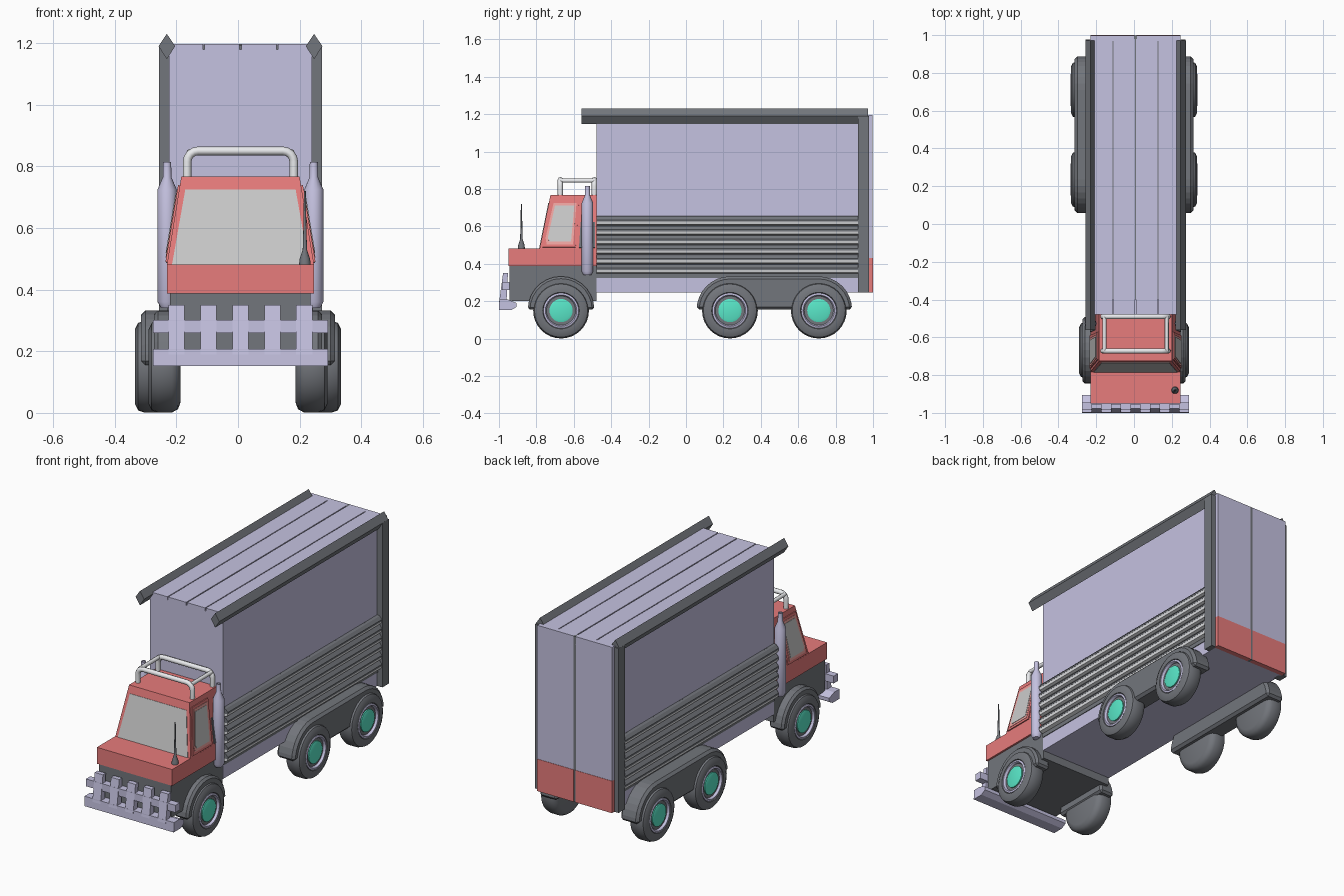
import bpy, bmesh
from math import sin, cos, pi
from mathutils import Vector, Matrix

if "Cube" in bpy.data.objects:
    bpy.data.objects.remove(bpy.data.objects["Cube"])

def mat(name, *c):
    m = bpy.data.materials.new(name)
    m.diffuse_color = (*c, 1)
    m.use_nodes = True
    m.node_tree.nodes["Principled BSDF"].inputs["Base Color"].default_value = m.diffuse_color
    return m

LAV = mat("lavender", .56, .54, .75)
DARK = mat("charcoal", .17, .18, .20)
RED = mat("red", .80, .20, .20)
GREEN = mat("green", .10, .80, .58)
GLASS = mat("glass", .72, .72, .72)
LIGHT = mat("light_grey", .82, .83, .85)
CX = .008  # body centreline

def finish(name, bm, m, bevel=0, smooth=False):
    bmesh.ops.recalc_face_normals(bm, faces=bm.faces)
    me = bpy.data.meshes.new(name)
    bm.to_mesh(me)
    bm.free()
    ob = bpy.data.objects.new(name, me)
    bpy.context.collection.objects.link(ob)
    me.materials.append(m)
    if bevel:
        b = ob.modifiers.new("bevel", 'BEVEL')
        b.width, b.segments = bevel, 1
    if smooth:
        bpy.context.view_layer.objects.active = ob
        ob.select_set(True)
        bpy.ops.object.shade_smooth_by_angle(angle=.7)
        ob.select_set(False)
    return ob

def loft(name, a, b, m, **k):
    """Solid between two matching outlines."""
    bm = bmesh.new()
    va, vb = [bm.verts.new(p) for p in a], [bm.verts.new(p) for p in b]
    n = len(va)
    bm.faces.new(va)
    bm.faces.new(vb)
    for i in range(n):
        j = (i + 1) % n
        bm.faces.new((va[i], va[j], vb[j], vb[i]))
    return finish(name, bm, m, **k)

def prism_x(name, prof, x0, x1, m, **k):
    return loft(name, [(x0, *p) for p in prof], [(x1, *p) for p in prof], m, **k)

def prism_y(name, prof, y0, y1, m, **k):
    return loft(name, [(x, y0, z) for x, z in prof], [(x, y1, z) for x, z in prof], m, **k)

def box(name, x0, x1, y0, y1, z0, z1, m, **k):
    return prism_x(name, [(y0, z0), (y1, z0), (y1, z1), (y0, z1)], x0, x1, m, **k)

def lathe(name, prof, loc, m, axis='Z', flip=1, n=32):
    """Spin (radius, height) points; axis X points outward by flip."""
    bm = bmesh.new()
    vs = [bm.verts.new((r, 0, h)) for r, h in prof]
    es = [bm.edges.new(p) for p in zip(vs, vs[1:])]
    bmesh.ops.spin(bm, geom=vs + es, axis=(0, 0, 1), cent=(0, 0, 0), steps=n, angle=2 * pi)
    bmesh.ops.remove_doubles(bm, verts=bm.verts, dist=1e-5)
    if axis == 'X':
        bm.transform(Matrix.Rotation(flip * pi / 2, 4, 'Y'))
    bm.transform(Matrix.Translation(loc))
    return finish(name, bm, m, smooth=True)

def tube(name, pts, r, m):
    cu = bpy.data.curves.new(name, 'CURVE')
    cu.dimensions = '3D'
    cu.bevel_depth, cu.bevel_resolution, cu.use_fill_caps = r, 2, True
    s = cu.splines.new('POLY')
    s.points.add(len(pts) - 1)
    for p, q in zip(s.points, pts):
        p.co = (*q, 1)
    ob = bpy.data.objects.new(name, cu)
    bpy.context.collection.objects.link(ob)
    cu.materials.append(m)

def arc(cy, cz, r, a0, a1, n=8):
    return [(cy + r * cos(t), cz + r * sin(t)) for t in
            ((a0 + (a1 - a0) * i / n) * pi / 180 for i in range(n + 1))]

# Cargo box, roof panels and rear doors
box("cargo_box", CX - .232, CX + .232, -.478, .97, .246, 1.18, LAV)
for i, (a, b) in enumerate(((-.232, -.122), (-.117, -.003), (.003, .117), (.122, .232))):
    box(f"roof_panel_{i}", CX + a, CX + b, -.478, .98, 1.18, 1.197, LAV)
for i in (-1, 0, 1):
    box(f"roof_seam_{i}", CX + i * .12 - .004, CX + i * .12 + .004, -.4, .98, 1.178, 1.193, DARK)
box("rear_seam", CX - .008, CX + .008, .97, .998, .246, 1.197, DARK)
for s in (-1, 1):
    x0, x1 = sorted((CX + s * .006, CX + s * .238))
    box("rear_door", x0, x1, .97, .998, .43, 1.197, LAV)
    box("rear_red_panel", x0, x1, .97, 1.0, .246, .43, RED)

for s in (-1, 1):
    X = lambda d: CX + s * d
    # Corner posts and diamond roof rails
    box("rear_post", X(.22), X(.265), .92, .978, .246, 1.19, DARK)
    c = X(.239)
    prism_y("roof_rail", [(c - .027, 1.19), (c, 1.148), (c + .027, 1.19), (c, 1.23)], -.56, .972, DARK)
    # Side louvres: dark slats with pale undersides
    box("louvre_backing", X(.225), X(.236), -.478, .925, .325, .655, DARK)
    for i in range(6):
        z = .352 + i * .0515
        prism_y("louvre_slat", [(X(.234), z + .046), (X(.248), z + .042), (X(.262), z + .026),
                                (X(.262), z + .016), (X(.234), z + .012)], -.478, .92, DARK)
        prism_y("louvre_underside", [(X(.234), z + .013), (X(.2615), z + .0165),
                                     (X(.257), z + .002), (X(.234), z - .004)], -.478, .92, LIGHT)
    # Exhaust stack
    lathe("exhaust_stack", [(0, .34), (.02, .34), (.031, .36), (.031, .725), (.014, .765),
                            (.013, .815), (.008, .815), (.008, .79), (0, .79)],
          (X(.238), -.527, 0), LAV, n=16)
    # Fenders
    prism_x("rear_fender", arc(.235, .155, .178, 180, 90) + arc(.71, .155, .178, 90, 0),
            s * .2, s * .314, DARK, bevel=.014)
    prism_x("front_fender", arc(-.668, .155, .178, 180, 0, 14), s * .18, s * .272, DARK, bevel=.012)
    # Wheels
    for y, o in ((-.668, .29), (.235, .334), (.71, .334)):
        L = (s * o, y, .15)
        lathe("tyre", [(0, -.104), (.115, -.104), (.138, -.095), (.149, -.075), (.149, -.03),
                       (.142, -.01), (.122, 0), (.098, 0), (.092, -.012), (0, -.012)], L, DARK, 'X', s)
        lathe("wheel_rim", [(.094, -.02), (.094, -.002), (.084, .001), (.078, -.008), (.078, -.02)],
              L, LAV, 'X', s)
        lathe("wheel_hub", [(.062, -.02), (.062, -.006), (.05, -.002), (0, -.002)], L, GREEN, 'X', s)

# Cab chassis, hood and tapered cabin
box("cab_chassis", CX - .228, CX + .228, -.945, -.478, .2, .39, DARK)
box("hood", CX - .239, CX + .239, -.95, -.478, .388, .482, RED)
low = [Vector(p) for p in ((CX - .239, -.783, .48), (CX + .239, -.783, .48),
                           (CX + .239, -.478, .48), (CX - .239, -.478, .48))]
top = [Vector(p) for p in ((CX - .192, -.725, .767), (CX + .192, -.725, .767),
                           (CX + .192, -.478, .767), (CX - .192, -.478, .767))]
loft("cabin", low, top, RED)

def panel(name, i, uv, m, d):
    """Thin plate on cabin side i; uv runs along the side and up it."""
    a, b, c, e = low[i], low[(i + 1) % 4], top[i], top[(i + 1) % 4]
    n = (b - a).cross(c - a).normalized()
    pts = [a.lerp(b, u).lerp(c.lerp(e, u), v) for u, v in uv]
    loft(name, [p - n * .004 for p in pts], [p + n * d for p in pts], m)

panel("windshield", 0, [(.035, .0), (.965, .0), (.95, .85), (.05, .85)], GLASS, .003)
for i in (1, 3):
    f = (lambda q: q) if i == 1 else (lambda q: [(1 - u, v) for u, v in q][::-1])
    panel("door_surround", i, f([(.05, .03), (.63, .03), (.63, .9), (.05, .9)]), RED, .006)
    panel("window_frame", i, f([(.11, .08), (.58, .08), (.58, .85), (.10, .85), (.07, .2)]),
          mat("frame_red", .88, .38, .36), .008)
    panel("side_window", i, f([(.15, .13), (.54, .13), (.54, .8), (.14, .8), (.11, .2)]), GLASS, .010)
    panel("rear_quarter_vent", i, f([(.69, .02), (.97, .02), (.97, .5), (.69, .5)]), DARK, .004)

# Roof rack: two hoops joined by side rails
for y in (-.672, -.49):
    hoop = [(-.173, .76)] + arc(-.138, .815, .035, 180, 90, 4) + arc(.138, .815, .035, 90, 0, 4) + [(.173, .76)]
    tube("rack_hoop", [(CX + x, y, z) for x, z in hoop], .014, LIGHT)
for s in (-1, 1):
    tube("rack_side_rail", [(CX + s * .165, -.672, .845), (CX + s * .165, -.49, .845)], .011, LIGHT)

# Front bumper with guard bars
prism_x("bumper", [(-1, .152), (-.935, .152), (-.905, .17), (-.905, .19), (-.95, .208), (-.998, .208)],
        CX - .284, CX + .284, LAV)
box("guard_crossbar", CX - .284, CX + .284, -.985, -.945, .26, .302, LAV)
for i in range(-2, 3):
    x = CX + i * .1035
    prism_x(f"guard_bar_{i + 2}", [(-1, .19), (-.96, .19), (-.952, .35), (-.978, .35)],
            x - .026, x + .026, LAV)

# Antenna
lathe("antenna", [(0, .48), (.019, .48), (.017, .5), (.007, .53), (.005, .6), (.003, .72), (0, .72)],
      (.217, -.88, 0), DARK, n=12)
